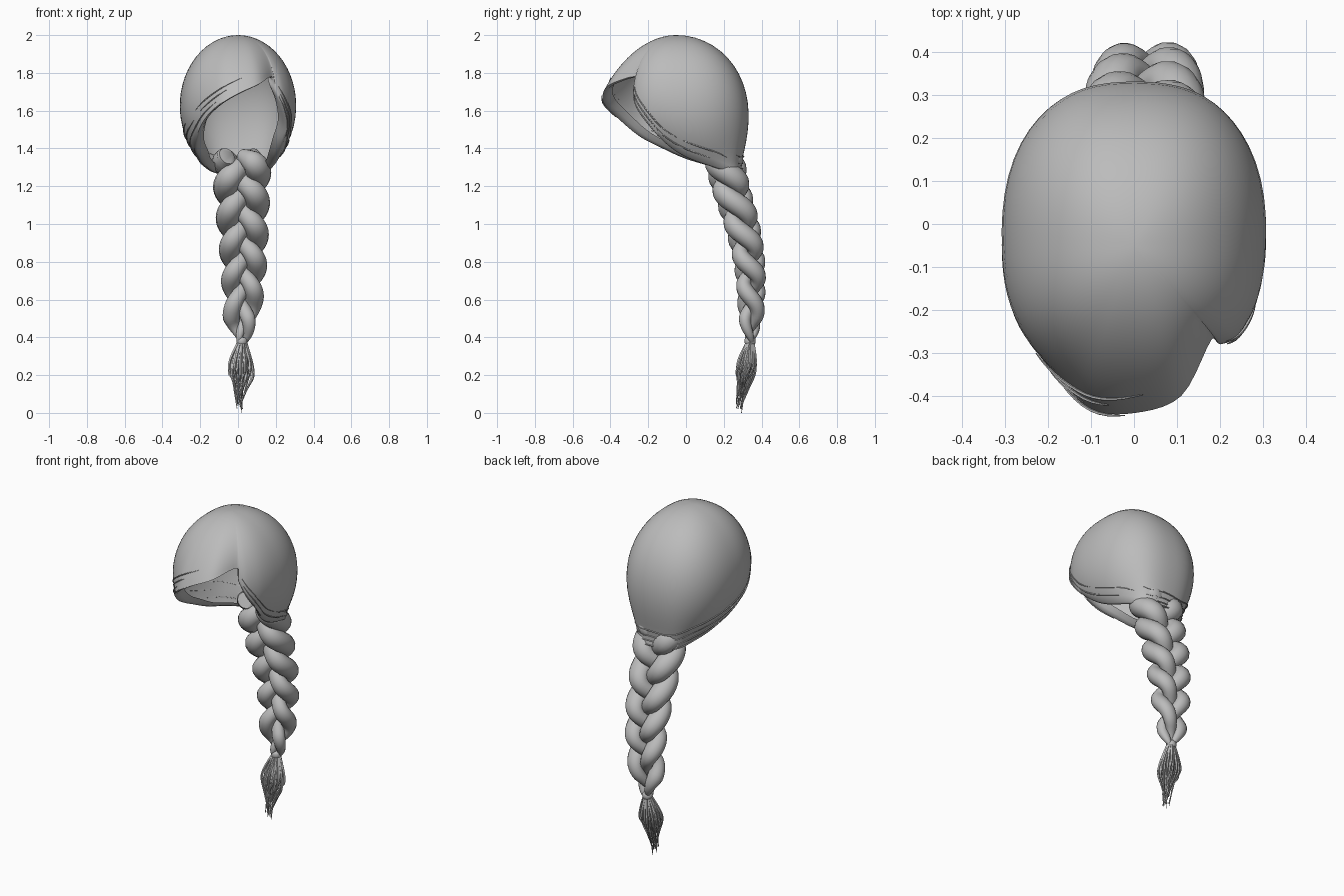
import bpy, math, random
from mathutils import Vector

random.seed(4)
if "Cube" in bpy.data.objects:
    bpy.data.objects.remove(bpy.data.objects["Cube"])

hair = bpy.data.materials.new("hair_grey")
hair.use_nodes = True
GREY = (0.5, 0.5, 0.5, 1)
hair.diffuse_color = GREY
hair.node_tree.nodes["Principled BSDF"].inputs["Base Color"].default_value = GREY


def make(name, verts, faces, angle=60):
    mesh = bpy.data.meshes.new(name)
    mesh.from_pydata(verts, [], faces)
    mesh.materials.append(hair)
    obj = bpy.data.objects.new(name, mesh)
    bpy.context.collection.objects.link(obj)
    bpy.ops.object.select_all(action="DESELECT")
    obj.select_set(True)
    bpy.context.view_layer.objects.active = obj
    bpy.ops.object.mode_set(mode="EDIT")
    bpy.ops.mesh.select_all(action="SELECT")
    bpy.ops.mesh.normals_make_consistent(inside=False)
    bpy.ops.object.mode_set(mode="OBJECT")
    bpy.ops.object.shade_smooth_by_angle(angle=math.radians(angle))
    return obj


def spline(pts, steps, closed=False):
    """Smooth curve through the given points."""
    pts = [Vector(p) for p in pts]
    n = len(pts)
    pick = (lambda i: pts[i % n]) if closed else (lambda i: pts[max(0, min(n - 1, i))])
    out = []
    for i in range(n if closed else n - 1):
        a, b, c, d = (pick(i + k) for k in (-1, 0, 1, 2))
        for s in range(steps):
            t = s / steps
            out.append(b + (c - a) * t / 2 + (a * 2 - b * 5 + c * 4 - d) * t**2 / 2
                       + (b * 3 - a - c * 3 + d) * t**3 / 2)
    return out if closed else out + [pts[-1]]


def tubes(name, paths, sides, flat=1.0):
    """Several capped tubes as one object; each path is a list of (point, radius)."""
    verts, faces = [], []
    for path in paths:
        base, last = len(verts), len(path) - 1
        for i, (p, r) in enumerate(path):
            tan = (path[min(last, i + 1)][0] - path[max(0, i - 1)][0]).normalized()
            ref = Vector((0, 1, 0)) if abs(tan.y) < 0.9 else Vector((0, 0, 1))
            u = tan.cross(ref).normalized()
            v = u.cross(tan)
            for k in range(sides):
                a = math.tau * k / sides
                verts.append(p + u * r * math.cos(a) + v * r * flat * math.sin(a))
        for i in range(last):
            for k in range(sides):
                a, b = base + i * sides + k, base + i * sides + (k + 1) % sides
                faces.append((a, b, b + sides, a + sides))
        faces.append(tuple(range(base, base + sides)))
        faces.append(tuple(range(base + last * sides, base + (last + 1) * sides)))
    return make(name, verts, faces)


# Hair cap: columns run from the crown down to a swept rim, parted on the left
RIM = [(.18, -.27, 1.78), (.11, -.40, 1.74), (0, -.44, 1.69), (-.1, -.43, 1.63),
       (-.18, -.35, 1.55), (-.22, -.24, 1.46), (-.23, -.12, 1.4), (-.21, 0, 1.35),
       (-.18, .14, 1.31), (-.11, .27, 1.27), (.03, .3, 1.27), (.14, .27, 1.27),
       (.19, .14, 1.31), (.22, 0, 1.36), (.24, -.11, 1.43), (.26, -.19, 1.52),
       (.24, -.26, 1.62), (.2, -.28, 1.71)]
CENTRE = Vector((0, -.05, 1.62))
WIDTH, HEIGHT, ROWS = .31, .38, 20
rim = spline(RIM, 5, closed=True)


def skull(direction, phi):
    depth = .37 if direction.y > 0 else .33
    return CENTRE + Vector((direction.x * WIDTH * math.sin(phi),
                            direction.y * depth * math.sin(phi), HEIGHT * math.cos(phi)))


def column(edge):
    rel = edge - CENTRE
    # slightly squared plan, fuller than an ellipse
    x, y = rel.x / WIDTH, rel.y / .35
    direction = Vector((x, y, 0)) / (abs(x) ** 2.4 + abs(y) ** 2.4) ** (1 / 2.4)
    phi = math.acos(max(-1, min(1, rel.z / HEIGHT)))
    offset = edge - skull(direction, phi)
    # low edges leave the skull late, the raised fringe flares out early
    power = 2.5 + 3 * max(0, min(1, -rel.z / .3))
    pts = [skull(direction, phi * i / ROWS) + offset * (i / ROWS) ** power
           for i in range(1, ROWS + 1)]
    # the rim curls under towards the head
    inward = Vector((-rel.x, -rel.y, 0)).normalized()
    for dist, rise in ((.015, -.004), (.035, .008), (.055, .035)):
        pts.append(edge + inward * dist + Vector((0, 0, rise)))
    return pts


columns = [column(e) for e in rim]
height, count = len(columns[0]), len(columns)
verts = [CENTRE + Vector((0, 0, HEIGHT))] + [p for c in columns for p in c]
faces = []
for j in range(count):
    a, b = 1 + j * height, 1 + (j + 1) % count * height
    faces.append((0, a, b))
    faces += [(a + i, a + i + 1, b + i + 1, b + i) for i in range(height - 1)]
make("hair_cap", verts, faces, 70)

# Fine strands lying along the rim
strands = []
for s in range(30):
    length = random.randrange(8, 18)
    start = random.randrange(6, count - 4 - length)
    row = random.choice((16, 17, 18, 19))
    path = []
    for i in range(length):
        p = columns[start + i][row]
        out = Vector((p.x, p.y - CENTRE.y, 0)).normalized()
        taper = math.sin(math.pi * (i + .3) / length)
        path.append((p + out * .003, .001 + .003 * taper))
    strands.append(path)
tubes("rim_strands", strands, 5)

# Braid: three strands weaving about a curved centre line
spine = spline([(.02, .2, 1.36), (.02, .235, 1.2), (.025, .295, 1.0), (.03, .335, .8),
                (.025, .345, .6), (.02, .34, .37)], 16)


def along(f):
    x = f * (len(spine) - 1)
    i = min(int(x), len(spine) - 2)
    return spine[i].lerp(spine[i + 1], x - i)


for k, name in enumerate(("braid_strand_a", "braid_strand_b", "braid_strand_c")):
    path = []
    for i in range(91):
        f = i / 90
        t = math.tau * (2 * f + k / 3)
        size = (1 - .42 * f ** 1.3) * min(1, .25 + (1 - f) * 6)
        p = along(f) + Vector((.09 * math.sin(t), -.053 * math.sin(2 * t), 0)) * size
        path.append((p, (.063 - .008 * math.cos(2 * t)) * size * min(1, .7 + f * 6)))
    tubes(name, [path], 14, flat=.9)

# Tie at the end of the braid
tubes("braid_tie", [[(Vector((.02, .34, z)), r) for z, r in
                     ((.40, .022), (.39, .029), (.37, .029), (.36, .022))]], 16)

# Loose tuft below the tie: thin locks that bulge and then gather to a point
tuft = []
for s in range(48):
    a, spread = s * 2.4, math.sqrt((s + .5) / 48)
    tip = Vector((.01 + random.uniform(-.015, .015), .275 + random.uniform(-.01, .02),
                  0 if s == 0 else random.uniform(.02, .16)))
    ring = Vector((math.cos(a), math.sin(a) * .75, 0)) * spread
    mid = Vector((.015, .32, .24 + random.uniform(-.03, .03)))
    path = spline([Vector((.02, .34, .375)) + ring * .02, mid + ring * .07,
                   mid.lerp(tip, .5) + ring * .04, tip], 5)
    tuft.append([(p, .0085 * (1 - i / len(path)) + .0012) for i, p in enumerate(path)])
tubes("braid_tuft", tuft, 5)
